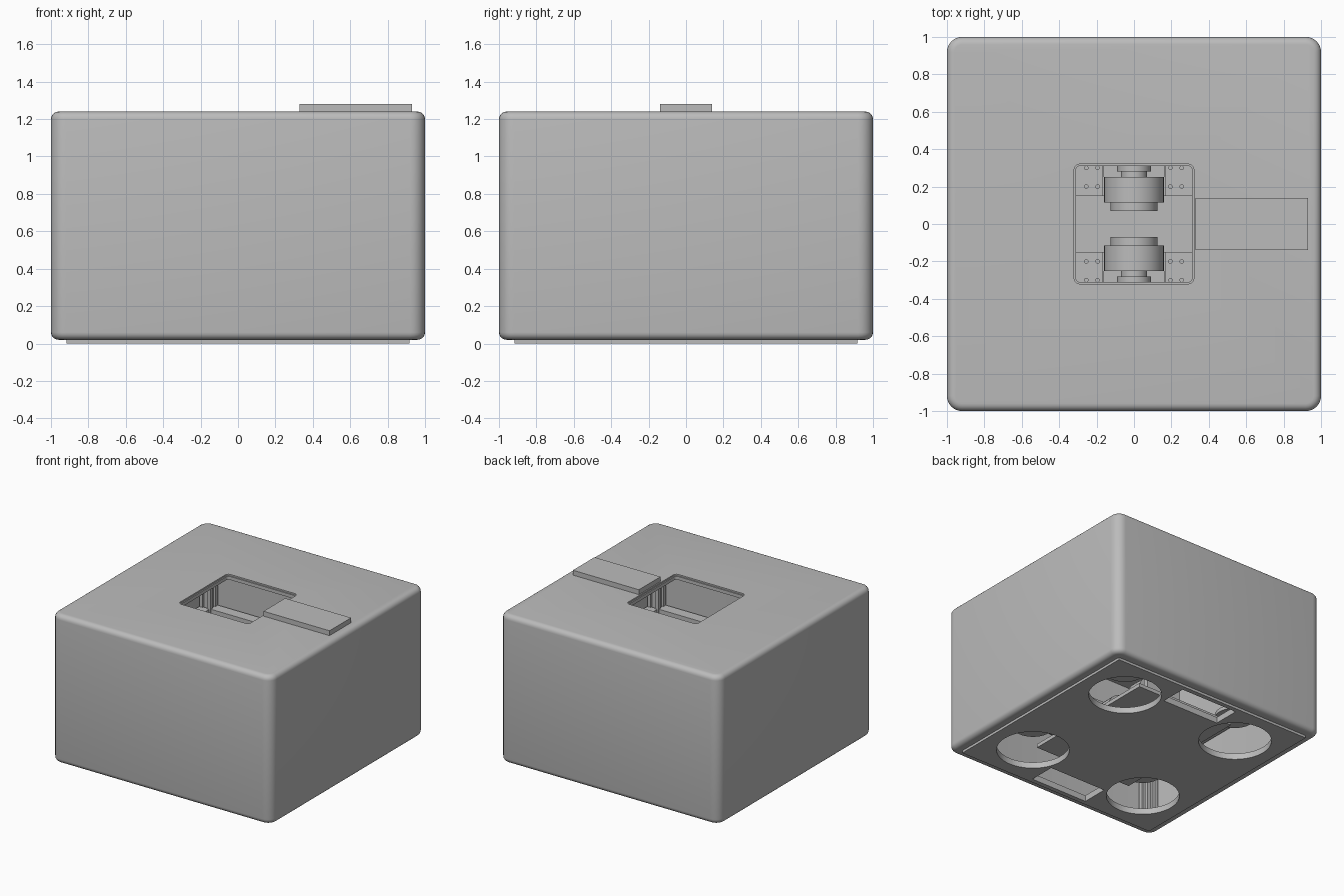
import bpy, bmesh, math
from mathutils import Matrix, Vector

if "Cube" in bpy.data.objects:
    bpy.data.objects.remove(bpy.data.objects["Cube"])

grey = bpy.data.materials.new("neutral_grey")
grey.use_nodes = True
grey.diffuse_color = (0.5, 0.5, 0.5, 1)
grey.node_tree.nodes["Principled BSDF"].inputs["Base Color"].default_value = (0.5, 0.5, 0.5, 1)


def make(name, bm):
    mesh = bpy.data.meshes.new(name)
    bmesh.ops.recalc_face_normals(bm, faces=bm.faces)
    bm.to_mesh(mesh)
    bm.free()
    mesh.materials.append(grey)
    obj = bpy.data.objects.new(name, mesh)
    bpy.context.collection.objects.link(obj)
    return obj


def add_box(bm, x, y, z):
    size = [b - a for a, b in (x, y, z)]
    mid = [(a + b) / 2 for a, b in (x, y, z)]
    m = Matrix.Translation(mid) @ Matrix.Diagonal((*size, 1))
    return bmesh.ops.create_cube(bm, size=1, matrix=m)["verts"]


def box(name, x, y, z, corner=0):
    bm = bmesh.new()
    add_box(bm, x, y, z)
    if corner:
        round_edges(bm, upright(bm), corner, 6)
    return make(name, bm)


def upright(bm):
    return [e for e in bm.edges if abs((e.verts[0].co - e.verts[1].co).normalized().z) > 0.9]


def round_edges(bm, edges, radius, steps):
    bmesh.ops.bevel(bm, geom=edges, offset=radius, segments=steps, profile=0.5, affect='EDGES')


def cylinder(name, radius, z, x=0, y=0, sides=48):
    bm = bmesh.new()
    m = Matrix.Translation((x, y, sum(z) / 2))
    bmesh.ops.create_cone(bm, cap_ends=True, segments=sides, radius1=radius,
                          radius2=radius, depth=z[1] - z[0], matrix=m)
    return make(name, bm)


def select(obj):
    bpy.ops.object.select_all(action='DESELECT')
    obj.select_set(True)
    bpy.context.view_layer.objects.active = obj


def smooth(obj):
    select(obj)
    bpy.ops.object.shade_smooth_by_angle(angle=math.radians(35))


def cut(obj, cutter):
    mod = obj.modifiers.new("cut", 'BOOLEAN')
    mod.operation, mod.solver, mod.object = 'DIFFERENCE', 'EXACT', cutter
    select(obj)
    bpy.ops.object.modifier_apply(modifier=mod.name)
    bpy.data.objects.remove(cutter)


def square(r):
    return (-r, r), (-r, r)


# Rounded hollow housing
bm = bmesh.new()
add_box(bm, *square(1), (0.02, 1.24))
round_edges(bm, upright(bm), 0.08, 6)
rims = [e for e in bm.edges if abs(e.verts[0].co.z - e.verts[1].co.z) < 1e-4]
round_edges(bm, rims, 0.04, 5)
housing = make("housing", bm)
cut(housing, box("cavity", *square(0.96), (0.06, 1.2), 0.04))
cut(housing, box("base_opening", *square(0.915), (-0.1, 0.1)))
cut(housing, box("top_opening", *square(0.31), (1.1, 1.3), 0.02))
cut(housing, box("opening_rebate", *square(0.32), (1.228, 1.3), 0.03))
smooth(housing)

# Base plate with four round holes and two slots
plate = box("base_plate", *square(0.918), (0, 0.05))
for sx in (-1, 1):
    for sy in (-1, 1):
        cut(plate, cylinder("hole", 0.275, (-0.1, 0.1), sx * 0.54, sy * 0.54))
for sy in (-1, 1):
    cut(plate, box("slot", (-0.26, 0.26), (sy * 0.77 - 0.11, sy * 0.77 + 0.11), (-0.1, 0.1)))
smooth(plate)

# Lid tab on the top
box("top_tab", (0.33, 0.93), (-0.14, 0.14), (1.24, 1.28))

# Grooved corner posts and discs above the round holes
for sx in (-1, 1):
    for sy in (-1, 1):
        bm = bmesh.new()
        cx, cy = sx * 0.89, sy * 0.89
        add_box(bm, (cx - 0.03, cx + 0.03), (cy - 0.03, cy + 0.03), (0.05, 1.2))
        for dx in (-0.035, 0.035):
            for dy in (-0.035, 0.035):
                add_box(bm, (cx + dx - 0.015, cx + dx + 0.015),
                        (cy + dy - 0.015, cy + dy + 0.015), (0.05, 1.2))
        make("corner_post", bm)
        smooth(cylinder("caster_mount", 0.15, (0.2, 0.23), sx * 0.54, sy * 0.54))

# Grooved side rails
for turn in range(4):
    bm = bmesh.new()
    for low, depth in ((0.5, 0.85), (0.535, 0.865), (0.57, 0.85)):
        add_box(bm, (-0.85, 0.85), (depth, 0.94), (low, low + 0.035))
    bmesh.ops.rotate(bm, verts=bm.verts, matrix=Matrix.Rotation(turn * math.pi / 2, 3, 'Z'))
    make("side_rail", bm)

# Motor profile as distance from the centre and radius
profile = [(0.07, 0), (0.07, 0.125), (0.115, 0.125), (0.115, 0.16), (0.25, 0.16),
           (0.25, 0.07), (0.28, 0.07), (0.28, 0.09), (0.33, 0.09), (0.33, 0.03),
           (0.6, 0.03), (0.6, 0)]
for side, sy in (("back", 1), ("front", -1)):
    bm = bmesh.new()
    verts = [bm.verts.new((0, sy * d, r)) for d, r in profile]
    edges = [bm.edges.new(pair) for pair in zip(verts, verts[1:])]
    bmesh.ops.spin(bm, geom=verts + edges, cent=(0, 0, 0), axis=(0, 1, 0),
                   angle=math.tau, steps=40)
    bmesh.ops.remove_doubles(bm, verts=bm.verts, dist=0.0005)
    bmesh.ops.translate(bm, verts=bm.verts, vec=Vector((0, 0, 0.32)))
    smooth(make(side + "_motor", bm))

    # Motor tray, upright mount and bolts
    near, far = sorted((sy * 0.15, sy * 0.6))
    box(side + "_motor_tray", (-0.45, 0.45), (near, far), (0.08, 0.11))
    near, far = sorted((sy * 0.31, sy * 0.35))
    box(side + "_motor_mount", (-0.16, 0.16), (near, far), (0.11, 0.5))
    for x in (-0.255, -0.195, 0.195, 0.255):
        for y in (0.2, 0.3):
            smooth(cylinder(side + "_bolt", 0.012, (0.11, 0.12), x, sy * y, 12))
    for sx in (-1, 1):
        x0, x1 = sorted((sx * 0.16, sx * 0.17))
        near, far = sorted((sy * 0.15, sy * 0.35))
        box(side + "_tray_rib", (x0, x1), (near, far), (0.11, 0.14))
